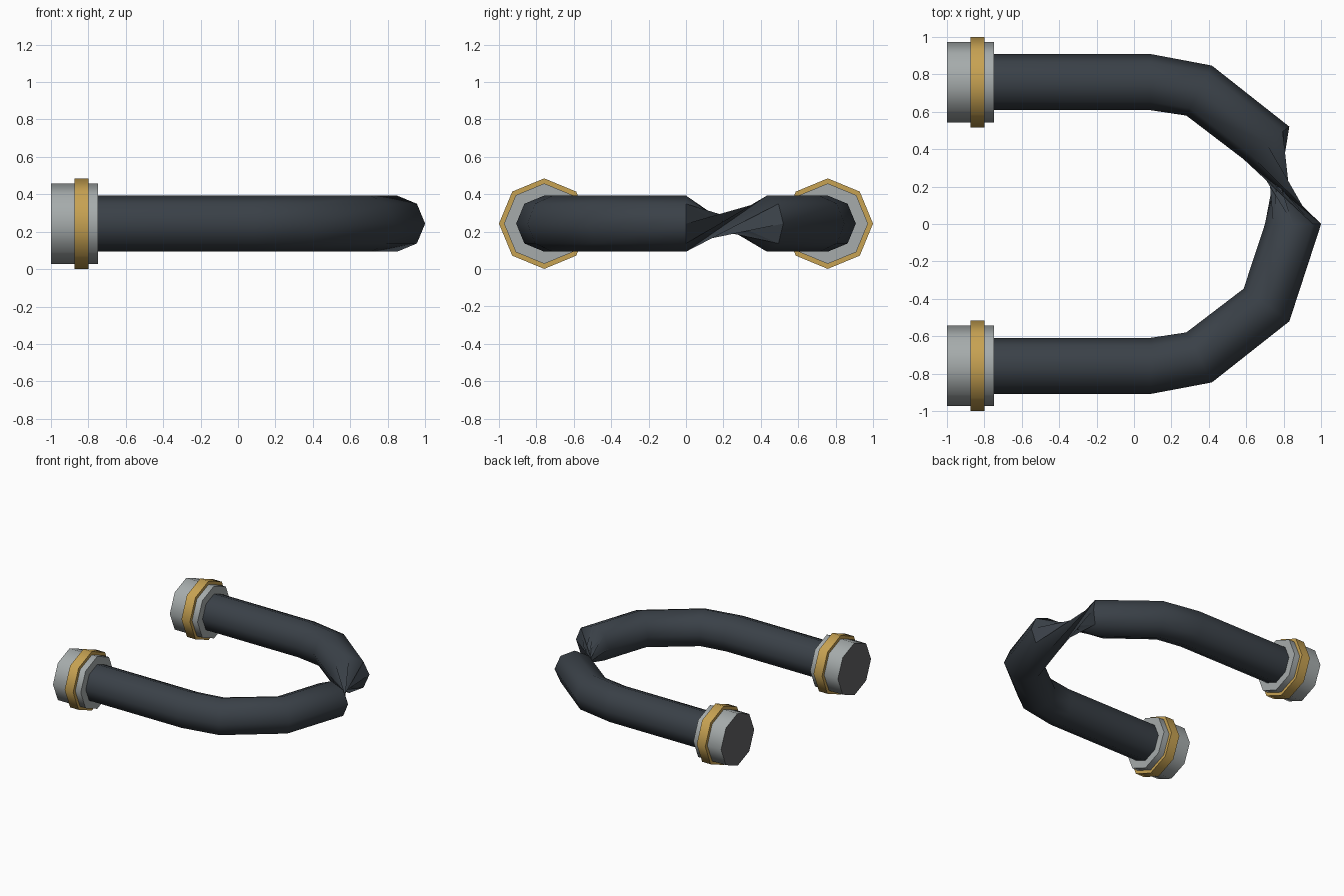
import bpy, bmesh, math
from mathutils import Vector

if "Cube" in bpy.data.objects:
    bpy.data.objects.remove(bpy.data.objects["Cube"])


def material(name, rgb):
    m = bpy.data.materials.new(name)
    m.diffuse_color = (*rgb, 1)
    m.use_nodes = True
    m.node_tree.nodes["Principled BSDF"].inputs["Base Color"].default_value = m.diffuse_color
    return m


HOSE = material("dark_rubber", (0.042, 0.052, 0.064))
STEEL = material("light_steel", (0.38, 0.41, 0.41))
BRASS = material("brass", (0.57, 0.36, 0.085))
END = material("dark_end", (0.125, 0.125, 0.13))

SIDES, R, ZC, YC = 8, 0.15, 0.243, 0.758


def smooth(obj):
    bpy.ops.object.select_all(action='DESELECT')
    obj.select_set(True)
    bpy.context.view_layer.objects.active = obj
    bpy.ops.object.shade_smooth_by_angle(angle=math.radians(50))


# Hose: eight-sided rings along a U path (centre x, y, outward x, y)
half = [(-0.77, -YC, 0, -1), (0.09, -YC, 0, -1),
        (0.348, -0.713, 0.454, -0.891), (0.708, -0.433, 0.814, -0.581)]
path = half + [(0.85, 0, 1, 0)] + [(x, -y, nx, -ny) for x, y, nx, ny in reversed(half)]

bm = bmesh.new()
rings = []
for i, (x, y, nx, ny) in enumerate(path):
    flip = math.pi if i > 4 else 0  # half-turn kink just past the bend's middle
    ring = []
    for k in range(SIDES):
        a = 2 * math.pi * k / SIDES + flip
        ring.append(bm.verts.new(Vector((x, y, ZC))
                                 + R * math.cos(a) * Vector((nx, ny, 0))
                                 + Vector((0, 0, R * math.sin(a)))))
    rings.append(ring)
for i, (a, b) in enumerate(zip(rings, rings[1:])):
    for k in range(SIDES):
        n = (k + 1) % SIDES
        if i == 4:  # twisted stretch is split into triangles
            bm.faces.new((a[k], b[k], a[n]))
            bm.faces.new((b[k], b[n], a[n]))
        else:
            bm.faces.new((a[k], b[k], b[n], a[n]))
me = bpy.data.meshes.new("hose")
bm.to_mesh(me)
bm.free()
me.materials.append(HOSE)
hose = bpy.data.objects.new("hose", me)
bpy.context.collection.objects.link(hose)
smooth(hose)


def collar(name, x0, x1, r, y, mat):
    bpy.ops.mesh.primitive_cylinder_add(vertices=SIDES, radius=r, depth=x1 - x0,
                                        location=((x0 + x1) / 2, y, ZC),
                                        rotation=(0, math.pi / 2, 0))
    o = bpy.context.object
    bpy.ops.object.transform_apply(location=False, rotation=True, scale=False)
    o.name = name
    o.data.materials.append(mat)
    smooth(o)
    return o


# End fittings: steel collar with a dark outer end and a brass band
for side, y in (("front", -YC), ("back", YC)):
    c = collar(side + "_collar", -1.0, -0.748, 0.215, y, STEEL)
    c.data.materials.append(END)
    for p in c.data.polygons:
        p.material_index = 1 if p.normal.x < -0.9 else 0
    collar(side + "_band", -0.875, -0.798, 0.242, y, BRASS)
